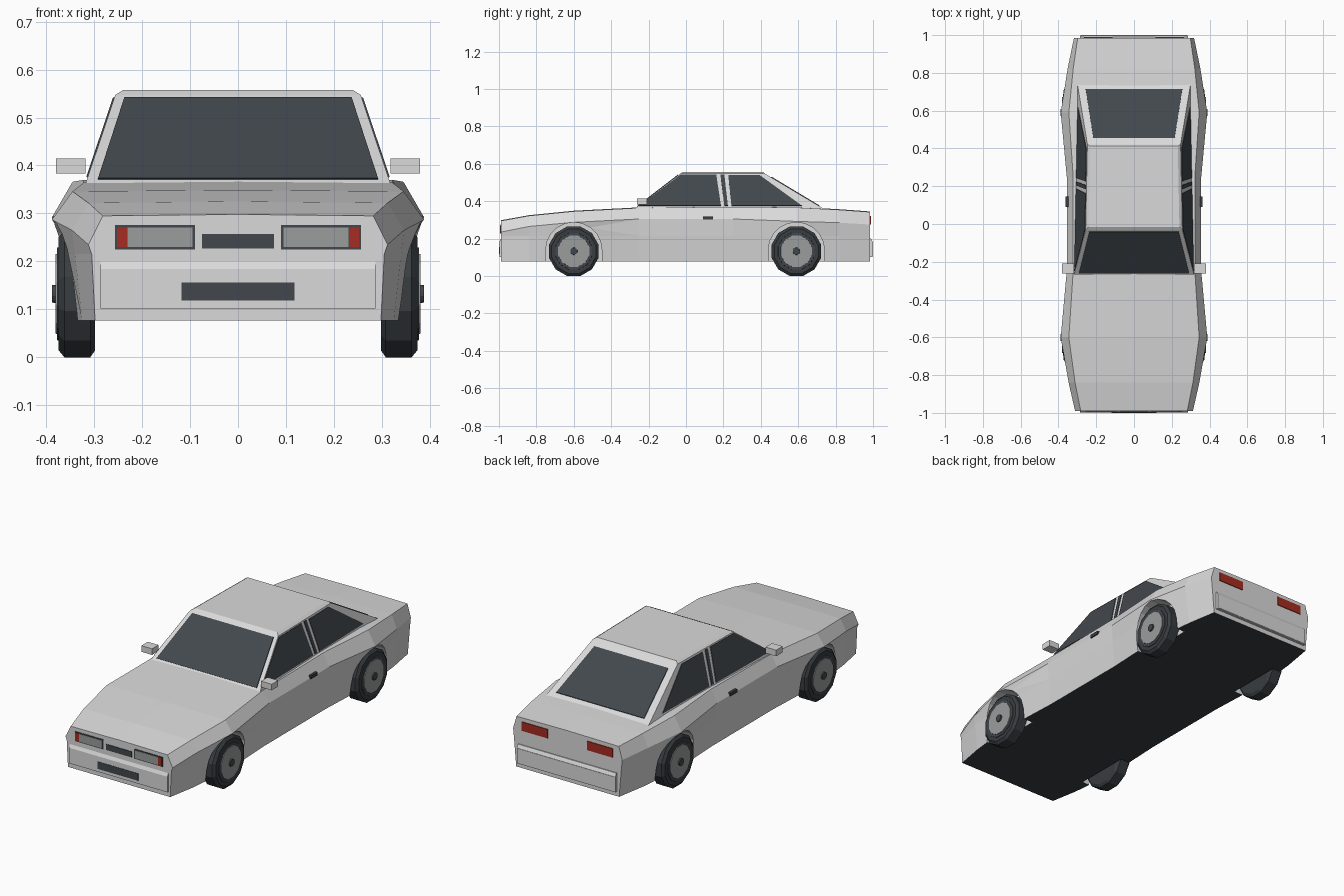
import bpy, bmesh, math
from mathutils import Vector

old = bpy.data.objects.get("Cube")
if old:
    bpy.data.objects.remove(old, do_unlink=True)


def material(name, r, g, b):
    m = bpy.data.materials.new(name)
    m.use_nodes = True
    m.diffuse_color = (r, g, b, 1)
    m.node_tree.nodes["Principled BSDF"].inputs["Base Color"].default_value = (r, g, b, 1)
    return m


PAINT = material("light grey paint", 0.70, 0.70, 0.70)
GLASS = material("dark glass", 0.055, 0.064, 0.075)
BLACK = material("black trim", 0.04, 0.047, 0.052)
ALLOY = material("alloy grey", 0.32, 0.34, 0.33)
RED = material("red lens", 0.38, 0.025, 0.015)


def finish(name, bm, *mats):
    bmesh.ops.recalc_face_normals(bm, faces=bm.faces)
    mesh = bpy.data.meshes.new(name)
    bm.to_mesh(mesh)
    bm.free()
    for m in mats:
        mesh.materials.append(m)
    ob = bpy.data.objects.new(name, mesh)
    bpy.context.collection.objects.link(ob)
    return ob


def loft(name, rings, *mats):
    """Skin closed rings of equal length and cap both ends."""
    bm = bmesh.new()
    loops = [[bm.verts.new(p) for p in ring] for ring in rings]
    n = len(loops[0])
    for a, b in zip(loops, loops[1:]):
        for i in range(n):
            j = (i + 1) % n
            bm.faces.new((a[i], a[j], b[j], b[i]))
    bm.faces.new(loops[0])
    bm.faces.new(loops[-1])
    return finish(name, bm, *mats)


def slab(name, pts, offset, mat):
    """Flat polygon thickened by an offset vector."""
    off = Vector(offset)
    return loft(name, [[Vector(p) - off * 0.3 for p in pts], [Vector(p) + off for p in pts]], mat)


def box(name, x, y, z, mat):
    ring = [(x[0], y[0]), (x[1], y[0]), (x[1], y[1]), (x[0], y[1])]
    return loft(name, [[(a, b, h) for a, b in ring] for h in z], mat)


def lathe(name, rings, cy, cz, mat, sides=12):
    """Turned part about the x axis from (x, radius) pairs."""
    ang = [2 * math.pi * (i + 0.5) / sides for i in range(sides)]
    return loft(name, [[(x, cy + r * math.sin(a), cz + r * math.cos(a)) for a in ang]
                       for x, r in rings], mat)


# Lower body: y, sill x, waist x, widest x, widest z, deck x, deck z
STATIONS = [
    (-0.99, 0.298, 0.305, 0.312, 0.235, 0.282, 0.295),
    (-0.84, 0.325, 0.340, 0.346, 0.265, 0.312, 0.322),
    (-0.60, 0.350, 0.370, 0.388, 0.287, 0.345, 0.346),
    (-0.25, 0.335, 0.350, 0.356, 0.305, 0.322, 0.364),
    (0.25, 0.335, 0.350, 0.356, 0.305, 0.322, 0.370),
    (0.59, 0.350, 0.370, 0.388, 0.292, 0.345, 0.366),
    (0.82, 0.328, 0.344, 0.352, 0.285, 0.322, 0.354),
    (0.985, 0.300, 0.312, 0.318, 0.275, 0.298, 0.342),
]
rings = []
for y, sill, waist, wide, wz, deck, dz in STATIONS:
    half = [(sill, 0.077), (waist, 0.215), (wide, wz), (deck, dz)]
    rings.append([(x, y, z) for x, z in half] + [(0, y, dz + 0.003)]
                 + [(-x, y, z) for x, z in reversed(half)])
body = loft("body", rings, PAINT, BLACK)
for f in body.data.polygons:
    if f.normal.z < -0.9:
        f.material_index = 1

# Wheel arches cut as side pockets
AXLES = {"front": -0.60, "rear": 0.59}
SIDES = {"left": 1, "right": -1}
for cy in AXLES.values():
    for s in SIDES.values():
        arch = [(-0.15, 0.0)]
        arch += [(-0.15 * math.cos(math.pi * i / 10), 0.14 + 0.147 * math.sin(math.pi * i / 10))
                 for i in range(11)]
        arch += [(0.15, 0.0)]
        cutter = loft("arch_cutter", [[(s * x, cy + a, z) for a, z in arch]
                                      for x in (0.29, 0.5)], PAINT)
        cutter.hide_render = True
        mod = body.modifiers.new("arch", "BOOLEAN")
        mod.operation = "DIFFERENCE"
        mod.solver = "EXACT"
        mod.object = cutter
        bpy.context.view_layer.objects.active = body
        bpy.ops.object.modifier_apply(modifier=mod.name)
        bpy.data.objects.remove(cutter, do_unlink=True)


# Cabin
def side_x(y, z):
    return 0.317 - 0.02 * (y + 0.27) - 0.31 * (z - 0.365)


def screen_y(z):
    return -0.27 + (z - 0.363) * 1.3


def back_y(z):
    return 0.73 - (z - 0.363) * 1.67


rings = []
for z, front, rear, inset in [(0.35, screen_y(0.35), back_y(0.35), 0),
                              (0.547, screen_y(0.547), back_y(0.547), 0),
                              (0.557, -0.015, 0.412, 0.012)]:
    a, b = side_x(front, z) - inset, side_x(rear, z) - inset
    rings.append([(a, front, z), (b, rear, z), (-b, rear, z), (-a, front, z)])
loft("cabin", rings, PAINT)

# Windscreen and rear window
slab("windscreen", [(x, screen_y(z), z) for x, z in
                    [(-0.292, 0.371), (0.292, 0.371), (0.237, 0.54), (-0.237, 0.54)]],
     (0, -0.003, 0.0025), GLASS)
slab("rear_window", [(x, back_y(z), z) for x, z in
                     [(-0.256, 0.373), (0.256, 0.373), (0.215, 0.528), (-0.215, 0.528)]],
     (0, 0.002, 0.0035), GLASS)

# Side windows, with the slim dark strip between the two door pillars
WINDOWS = {
    "front_window": [(-0.25, 0.375), (0.187, 0.375), (0.162, 0.541), (-0.03, 0.541)],
    "pillar_strip": [(0.205, 0.375), (0.224, 0.375), (0.205, 0.541), (0.184, 0.541)],
    "rear_window": [(0.243, 0.375), (0.62, 0.375), (0.395, 0.538), (0.226, 0.538)],
}
for side, s in SIDES.items():
    for name, pts in WINDOWS.items():
        slab(side + "_" + name, [(s * side_x(y, z), y, z) for y, z in pts],
             (s * 0.003, 0, 0.001), GLASS)
    # Door mirror and handle
    box(side + "_mirror", (s * 0.318, s * 0.38), (-0.262, -0.208), (0.383, 0.415), PAINT)
    box(side + "_door_handle", (s * 0.34, s * 0.362), (0.09, 0.145), (0.302, 0.319), BLACK)
    # Head lamps with red markers, and tail lamps
    for name, x, z, depth, mat in [
            ("lamp_frame", (0.09, 0.256), (0.225, 0.276), 0.993, GLASS),
            ("head_lamp", (0.095, 0.230), (0.230, 0.271), 0.995, ALLOY),
            ("marker_lamp", (0.231, 0.252), (0.230, 0.271), 0.995, RED)]:
        box(side + "_" + name, (s * x[0], s * x[1]), (-depth, -0.988), z, mat)
    box(side + "_tail_lamp", (s * 0.115, s * 0.265), (0.983, 0.989), (0.275, 0.322), RED)

# Bumpers with sloped top edge, and grilles
for name, s, base in [("front_bumper", -1, 0.985), ("rear_bumper", 1, 0.98)]:
    profile = [(base, 0.102), (0.998, 0.102), (0.998, 0.184), (0.99, 0.2), (base, 0.2)]
    loft(name, [[(x, s * y, z) for y, z in profile] for x in (-0.287, 0.287)], PAINT)
box("upper_grille", (-0.075, 0.075), (-0.993, -0.988), (0.227, 0.257), GLASS)
box("lower_grille", (-0.118, 0.118), (-1.0, -0.996), (0.118, 0.156), GLASS)
box("rear_bumper_face", (-0.28, 0.28), (0.997, 1.0), (0.105, 0.182), PAINT)

# Wheels
for end, cy in AXLES.items():
    for side, s in SIDES.items():
        name = end + "_" + side
        for part, prof, mat in [
                ("_tyre", [(0.298, 0.122), (0.308, 0.137), (0.362, 0.137), (0.374, 0.122)], BLACK),
                ("_wheel_ring", [(0.36, 0.104), (0.377, 0.100)], GLASS),
                ("_rim", [(0.36, 0.088), (0.381, 0.086)], ALLOY),
                ("_hub", [(0.36, 0.021), (0.388, 0.019)], GLASS)]:
            lathe(name + part, [(s * x, r) for x, r in prof], cy, 0.1324, mat)
